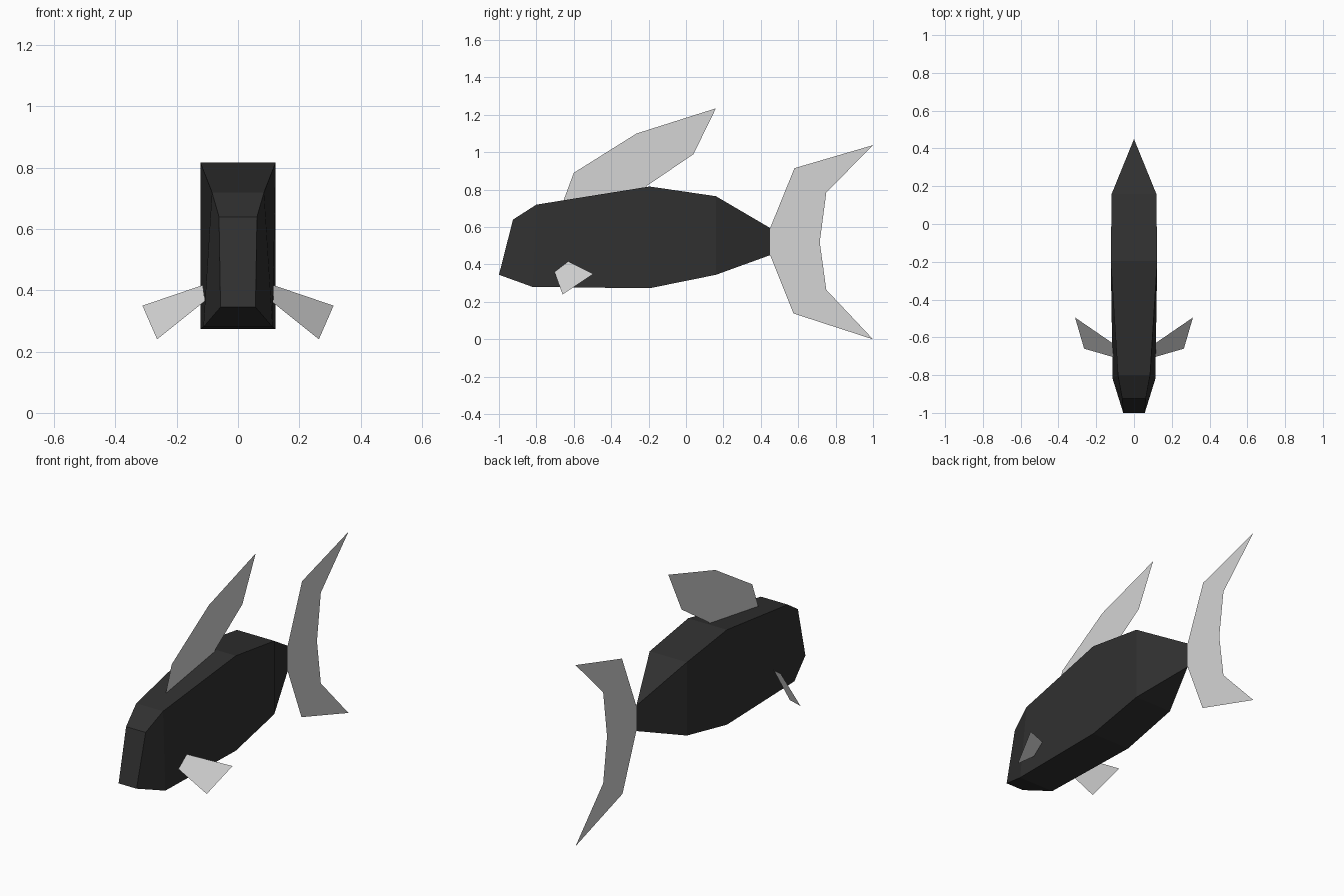
import bpy, bmesh

if "Cube" in bpy.data.objects:
    bpy.data.objects.remove(bpy.data.objects["Cube"])


def material(name, v):
    m = bpy.data.materials.new(name)
    m.diffuse_color = (v, v, v, 1)
    m.use_nodes = True
    m.node_tree.nodes["Principled BSDF"].inputs["Base Color"].default_value = m.diffuse_color
    return m


dark = material("dark skin", 0.03)
pale = material("pale fin", 0.66)


def build(name, verts, faces, mat):
    bm = bmesh.new()
    vs = [bm.verts.new(v) for v in verts]
    for f in faces:
        bm.faces.new([vs[i] for i in f])
    bmesh.ops.remove_doubles(bm, verts=bm.verts, dist=0.001)
    bmesh.ops.recalc_face_normals(bm, faces=bm.faces)
    mesh = bpy.data.meshes.new(name)
    bm.to_mesh(mesh)
    bm.free()
    mesh.materials.append(mat)
    ob = bpy.data.objects.new(name, mesh)
    bpy.context.collection.objects.link(ob)
    return ob


# Body: four-sided sections from snout to tail root
# (bottom half width, y, z), (top half width, y, z)
sections = [
    ((0.057, -1.0, 0.345), (0.062, -0.925, 0.64)),
    ((0.113, -0.82, 0.28), (0.085, -0.80, 0.72)),
    ((0.123, -0.195, 0.273), (0.123, -0.195, 0.817)),
    ((0.118, 0.16, 0.345), (0.118, 0.16, 0.765)),
    ((0.0, 0.45, 0.45), (0.0, 0.45, 0.595)),
]
verts, faces = [], [(0, 1, 2, 3)]
for (bw, by, bz), (tw, ty, tz) in sections:
    verts += [(-bw, by, bz), (bw, by, bz), (tw, ty, tz), (-tw, ty, tz)]
for s in range(len(sections) - 1):
    for k in range(4):
        a, b = s * 4 + k, s * 4 + (k + 1) % 4
        # the last section closes to a single vertical edge
        if s == len(sections) - 2 and k in (0, 2):
            faces.append((a, b, b + 4))
        else:
            faces.append((a, b, b + 4, a + 4))
build("body", verts, faces, dark)

# Dorsal fin: flat sheet on the centre line, rooted just inside the back
dorsal = [(-0.665, 0.715), (-0.21, 0.80), (-0.21, 0.82), (0.04, 0.99),
          (0.16, 1.235), (-0.265, 1.10), (-0.60, 0.89)]
build("dorsal_fin", [(0, y, z) for y, z in dorsal], [range(len(dorsal))], pale)

# Tail fin: strips between its leading and trailing edges
lead = [(0.575, 0.138), (0.45, 0.45), (0.45, 0.595), (0.58, 0.915)]
trail = [(0.75, 0.265), (0.715, 0.52), (0.715, 0.52), (0.75, 0.785)]
tips = [(1.0, 0.0), (1.0, 1.038)]
build("tail_fin", [(0, y, z) for y, z in lead + trail + tips],
      [(0, 4, 5, 1), (1, 5, 2), (2, 5, 7, 3), (0, 8, 4), (3, 7, 9)], pale)

# Pectoral fins: one each side, splayed out and back
for side, label in ((1, "right"), (-1, "left")):
    fin = [(0.115, -0.63, 0.417), (0.312, -0.495, 0.35),
           (0.264, -0.66, 0.24), (0.108, -0.705, 0.365)]
    build(label + "_pectoral_fin", [(side * x, y, z) for x, y, z in fin],
          [(0, 1, 2, 3)], pale)
